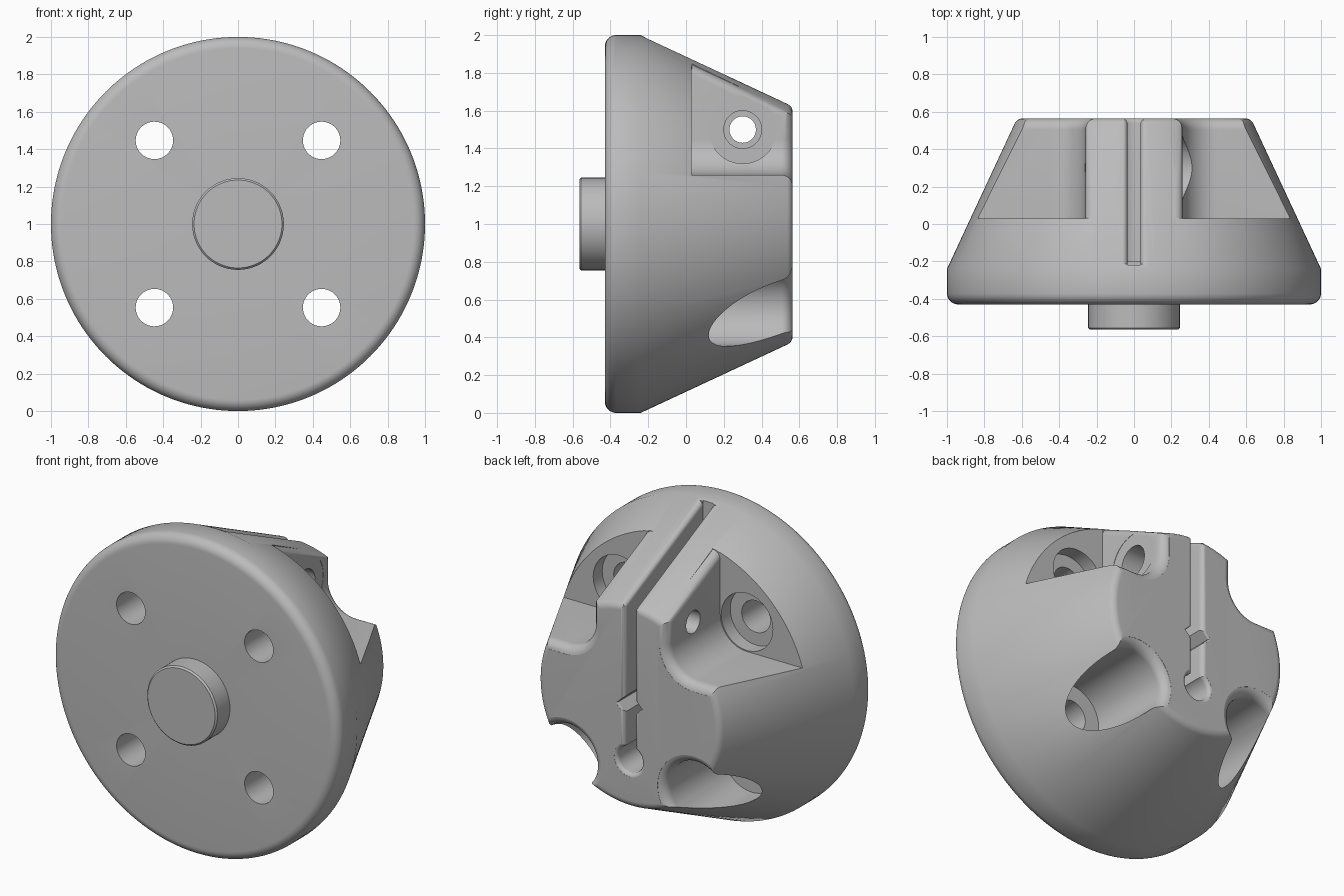
import bpy
import bmesh
from math import sin, cos, pi, radians, hypot

cube = bpy.data.objects.get("Cube")
if cube:
    bpy.data.objects.remove(cube, do_unlink=True)

BACK = 0.565          # rear plane
AXIS = 1.0            # height of the turning axis
SLOPE = 0.466         # cone taper
HOLE = 0.447          # bolt hole offset from the axis

grey = bpy.data.materials.new("plain_grey")
grey.use_nodes = True
grey.diffuse_color = (0.5, 0.5, 0.5, 1)
grey.node_tree.nodes["Principled BSDF"].inputs["Base Color"].default_value = (0.5, 0.5, 0.5, 1)


def loft(name, rings):
    """Closed solid through rings with equal point counts."""
    bm = bmesh.new()
    loops = [[bm.verts.new(p) for p in ring] for ring in rings]
    n = len(loops[0])
    for a, b in zip(loops, loops[1:]):
        for i in range(n):
            j = (i + 1) % n
            bm.faces.new((a[i], a[j], b[j], b[i]))
    bm.faces.new(loops[0])
    bm.faces.new(loops[-1])
    bmesh.ops.recalc_face_normals(bm, faces=bm.faces)
    mesh = bpy.data.meshes.new(name)
    bm.to_mesh(mesh)
    bm.free()
    mesh.materials.append(grey)
    ob = bpy.data.objects.new(name, mesh)
    bpy.context.collection.objects.link(ob)
    return ob


def circle(cx, cz, r, n=64):
    return [(cx + r * cos(2 * pi * i / n), cz + r * sin(2 * pi * i / n)) for i in range(n)]


def arc(c0, c1, r, a0, a1, n=8):
    steps = [radians(a0 + (a1 - a0) * i / n) for i in range(n + 1)]
    return [(c0 + r * sin(a), c1 + r * cos(a)) for a in steps]


def cut(tool):
    """Subtract a tool from the body, then discard it."""
    tool.hide_render = True
    mod = body.modifiers.new("cut", "BOOLEAN")
    mod.operation = "DIFFERENCE"
    mod.solver = "EXACT"
    mod.object = tool
    bpy.context.view_layer.update()
    result = bpy.data.meshes.new_from_object(
        body.evaluated_get(bpy.context.evaluated_depsgraph_get()))
    body.modifiers.clear()
    body.data = result
    bpy.data.objects.remove(tool, do_unlink=True)


def flared(name, section, y0, flare):
    """Cutter along y whose section widens in a round at the rear plane."""
    stations = [(y0, 0)]
    for i in range(8):
        t = radians(80 * i / 7)
        stations.append((BACK - flare + flare * sin(t), flare * (1 - cos(t))))
    stations.append((BACK + 0.1, flare))
    return loft(name, [[(x, y, z) for x, z in section(d)] for y, d in stations])


def bore_y(name, x, z, r, y0, y1):
    return loft(name, [[(px, y, pz) for px, pz in circle(x, z, r)] for y in (y0, y1)])


def bore_x(name, r, x0, x1):
    return loft(name, [[(x, py, pz) for py, pz in circle(0.3, 1.5, r)] for x in (x0, x1)])


def round_over(name, side, wall, drop, f, y0):
    """Round the edge between the cone and a wall facing outward along side."""
    pts = [(wall - f + f * sin(t), f * cos(t) - f)
           for t in [radians(90 * i / 8) for i in range(9)]]
    reach = 0.03 if wall > 0.1 else abs(wall) * 0.9
    pts += [(wall + reach, -f), (wall + reach, 0.1), (wall - f, 0.1)]
    rings = []
    for y in (y0, BACK + 0.1):
        top = AXIS + 1 - SLOPE * (y + 0.24) - drop
        rings.append([(side * x, y, top + n) for x, n in pts])
    return loft(name, rings)


# Turned body: spigot, flange, cone and rounded rear rim
rim_r = 1 - SLOPE * 0.755 - 0.055
profile = [(-0.565, 0.235), (-0.555, 0.245), (-0.43, 0.245)]
profile += arc(-0.37, 0.94, 0.06, -90, 0)
profile += [(-0.24, 1.0)] + arc(0.515, rim_r, 0.05, 25, 90)
body = loft("mount_body", [[(x, y, z) for x, z in circle(0, AXIS, r, 160)]
                           for y, r in profile])

for s in (1, -1):
    # Upper corner pockets with a rounded inner corner
    def pocket(d):
        corner = arc(HOLE, AXIS + HOLE, 0.187 + d, 270, 180, 16)
        pts = [(0.26 - d, 2.2)] + corner + [(1.2, 1.26 - d), (1.2, 2.2)]
        return [(s * x, z) for x, z in pts]
    cut(flared("upper_pocket", pocket, 0.03, 0.06))
    cut(round_over("ridge_edge", s, 0.26, 0.03, 0.05, 0.032))

    # Upper bolt seats and lower bolt pockets
    cut(bore_y("upper_seat", s * HOLE, AXIS + HOLE, 0.18, -0.06, 0.2))

    def lower(d):
        return circle(s * HOLE, AXIS - HOLE, 0.2 + d)
    cut(flared("lower_pocket", lower, -0.02, 0.06))

    # Through holes for the bolts
    for v in (1, -1):
        cut(bore_y("bolt_hole", s * HOLE, AXIS + v * HOLE, 0.1, -0.7, 0.3))


# Clamping slot, square bore and round bore
def slot(d):
    w = 0.035 + d
    return [(-w, 0.66), (w, 0.66), (w, 2.2), (-w, 2.2)]


def square_bore(d):
    h = 0.085 + 1.2 * d
    return [(h, AXIS), (0, AXIS + h), (-h, AXIS), (0, AXIS - h)]


def round_bore(d):
    return circle(0, 0.66, 0.085 + d, 40)


cut(flared("slot", slot, -0.22, 0.03))
cut(flared("square_bore", square_bore, -0.21, 0.012))
cut(flared("round_bore", round_bore, -0.2, 0.025))
for s in (1, -1):
    cut(round_over("slot_edge", s, -0.035, 0.002, 0.03, -0.215))

# Cross screw hole with head recess and spot face
cut(bore_x("screw_hole", 0.07, -0.4, 0.4))
cut(bore_x("screw_recess", 0.1, 0.12, 0.45))
cut(bore_x("spot_face", 0.18, 0.258, 0.45))

# Smooth shading with crisp edges
bpy.ops.object.select_all(action="DESELECT")
body.select_set(True)
bpy.context.view_layer.objects.active = body
bpy.ops.object.shade_smooth_by_angle(angle=radians(30))
